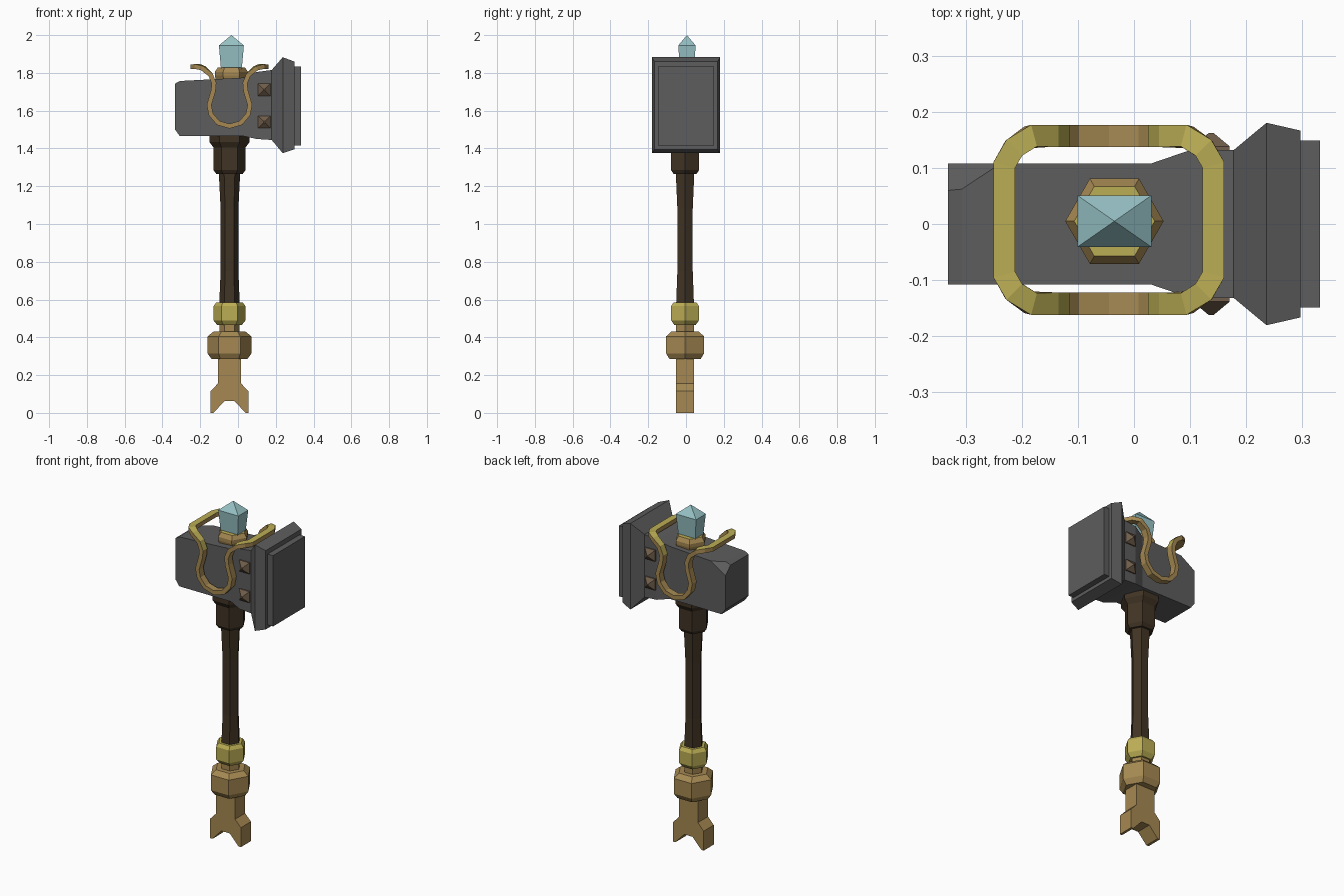
import bpy, bmesh, math
from mathutils import Vector

cube = bpy.data.objects.get("Cube")
if cube:
    bpy.data.objects.remove(cube, do_unlink=True)


def material(name, rgb):
    m = bpy.data.materials.new(name)
    m.use_nodes = True
    m.diffuse_color = (*rgb, 1)
    m.node_tree.nodes["Principled BSDF"].inputs["Base Color"].default_value = (*rgb, 1)
    return m


STONE = material("dark grey stone", (0.11, 0.11, 0.11))
WOOD = material("dark brown wood", (0.052, 0.034, 0.018))
BRONZE = material("bronze gold", (0.38, 0.25, 0.085))
YELLOW = material("yellow gold", (0.50, 0.42, 0.09))
STUD = material("brown stud metal", (0.16, 0.11, 0.07))
CRYSTAL = material("pale blue crystal", (0.31, 0.54, 0.56))


def finish(name, bm, *mats):
    bmesh.ops.recalc_face_normals(bm, faces=bm.faces)
    mesh = bpy.data.meshes.new(name)
    bm.to_mesh(mesh)
    bm.free()
    for m in mats:
        mesh.materials.append(m)
    ob = bpy.data.objects.new(name, mesh)
    bpy.context.collection.objects.link(ob)
    return ob


def loft(rings, closed=False):
    """Skin a list of equal point rings, capped unless closed into a loop."""
    bm = bmesh.new()
    rows = [[bm.verts.new(p) for p in ring] for ring in rings]
    n = len(rows[0])
    pairs = list(zip(rows, rows[1:]))
    if closed:
        pairs.append((rows[-1], rows[0]))
    else:
        bm.faces.new(rows[0])
        bm.faces.new(rows[-1])
    for a, b in pairs:
        for i in range(n):
            j = (i + 1) % n
            bm.faces.new((a[i], a[j], b[j], b[i]))
    return bm


def hexagon(cx, cy, profile):
    """Six sided turned part from (radius, height) pairs."""
    return loft([[(cx + r * math.cos(k * math.pi / 3), cy + r * math.sin(k * math.pi / 3), z)
                  for k in range(6)] for r, z in profile])


def paint_up(ob, low, tilt):
    """Second material on upward faces above a height."""
    for f in ob.data.polygons:
        f.material_index = int(f.center.z > low and f.normal.z > tilt)


# Handle parts
HX, HY = -0.045, -0.005
finish("handle_shaft", hexagon(HX, HY, [(0.055, 0.56), (0.047, 0.75), (0.047, 1.08),
                                        (0.057, 1.28)]), WOOD)
finish("handle_collar", hexagon(HX, HY, [(0.07, 1.265), (0.085, 1.285), (0.085, 1.405),
                                         (0.107, 1.435), (0.107, 1.465), (0.095, 1.49)]), WOOD)
finish("handle_ring", hexagon(HX, HY, [(0.065, 0.465), (0.085, 0.49), (0.085, 0.565),
                                       (0.07, 0.585)]), YELLOW)
finish("pommel_neck", hexagon(HX, HY, [(0.054, 0.41), (0.054, 0.48)]), BRONZE)
finish("pommel", hexagon(HX, HY, [(0.095, 0.285), (0.116, 0.315), (0.116, 0.405),
                                  (0.085, 0.43)]), BRONZE)

# Forked foot: mirrored outline extruded through its depth
half = [(0.027, 0.062), (0.085, 0), (0.1, 0), (0.1, 0.115), (0.062, 0.155), (0.062, 0.3)]
outline = half + [(-x, z) for x, z in reversed(half)]
finish("forked_foot", loft([[(HX + x, HY + y, z) for x, z in outline]
                            for y in (-0.047, 0.047)]), BRONZE)

# Hammer head: rectangular sections (x, half depth, bottom, top)
sections = [(-0.333, 0.108, 1.50, 1.743), (-0.308, 0.108, 1.465, 1.757),
            (0.03, 0.108, 1.465, 1.775), (0.1, 0.132, 1.45, 1.805),
            (0.178, 0.132, 1.445, 1.815), (0.237, 0.181, 1.375, 1.883),
            (0.298, 0.167, 1.395, 1.86), (0.298, 0.149, 1.415, 1.833),
            (0.333, 0.149, 1.415, 1.833)]
head = loft([[(x, -w, lo), (x, w, lo), (x, w, hi), (x, -w, hi)] for x, w, lo, hi in sections])
# Chipped corner
a, b, c = Vector((-0.24, 0.108, 1.76)), Vector((-0.333, 0.06, 1.743)), Vector((-0.333, 0.108, 1.70))
cut = bmesh.ops.bisect_plane(head, geom=head.verts[:] + head.edges[:] + head.faces[:],
                             plane_co=a, plane_no=(c - a).cross(b - a), clear_outer=True)
bmesh.ops.holes_fill(head, edges=[e for e in head.edges if e.is_boundary])
finish("hammer_head", head, STONE)

# Studs on both sides of the head
for side, label in ((-1, "front"), (1, "back")):
    for z, level in ((1.54, "lower"), (1.71, "upper")):
        rings = [[(0.138 + s * dx, side * y, z + s * dz)
                  for dx, dz in ((-1, -1), (1, -1), (1, 1), (-1, 1))]
                 for s, y in ((0.033, 0.125), (0.033, 0.139), (0.004, 0.163))]
        finish(f"{label}_{level}_stud", loft(rings), STUD)

# Crystal and its socket
CX, CY = -0.035, 0.005
socket = finish("crystal_socket", hexagon(CX, CY, [(0.075, 1.74), (0.088, 1.785), (0.088, 1.805),
                                                   (0.072, 1.828)]), BRONZE, YELLOW)
paint_up(socket, 1.82, 0.9)
crystal = loft([[(CX + sx * w, CY + sy * d, z) for sx, sy in ((-1, -1), (1, -1), (1, 1), (-1, 1))]
                for w, d, z in ((0.055, 0.037, 1.82), (0.066, 0.046, 1.945), (0.0, 0.0, 2.0))])
bmesh.ops.remove_doubles(crystal, verts=crystal.verts, dist=0.0001)
finish("crystal", crystal, CRYSTAL)

# Curled band: quarter path (x, y, z, plan angle of its outward side), mirrored twice
quarter = [(0, 0.15, 1.518, 90), (0.06, 0.15, 1.535, 90), (0.098, 0.15, 1.58, 90),
           (0.108, 0.15, 1.63, 90), (0.086, 0.15, 1.705, 90), (0.082, 0.15, 1.745, 90),
           (0.1, 0.15, 1.79, 90), (0.14, 0.149, 1.825, 75), (0.17, 0.128, 1.834, 45),
           (0.187, 0.098, 1.832, 15)]
path = [(Vector((x, y, z)), Vector((math.cos(math.radians(t)), math.sin(math.radians(t)), 0)))
        for x, y, z, t in quarter]


def flip(points, sx, sy):
    return [(Vector((p.x * sx, p.y * sy, p.z)), Vector((o.x * sx, o.y * sy, 0))) for p, o in points]


path = (path + flip(path[::-1], 1, -1) + flip(path[1:], -1, -1) + flip(path[:0:-1], -1, 1))
centre = Vector((-0.045, 0.0075, 0))
rings = []
for i, (p, out) in enumerate(path):
    tangent = (path[(i + 1) % len(path)][0] - path[i - 1][0]).normalized()
    across = tangent.cross(out).normalized() * 0.0125
    rings.append([centre + p + out * s * 0.02 + across * t
                  for s, t in ((-1, -1), (1, -1), (1, 1), (-1, 1))])
band = finish("curled_band", loft(rings, closed=True), BRONZE, YELLOW)
paint_up(band, 1.74, 0.2)
